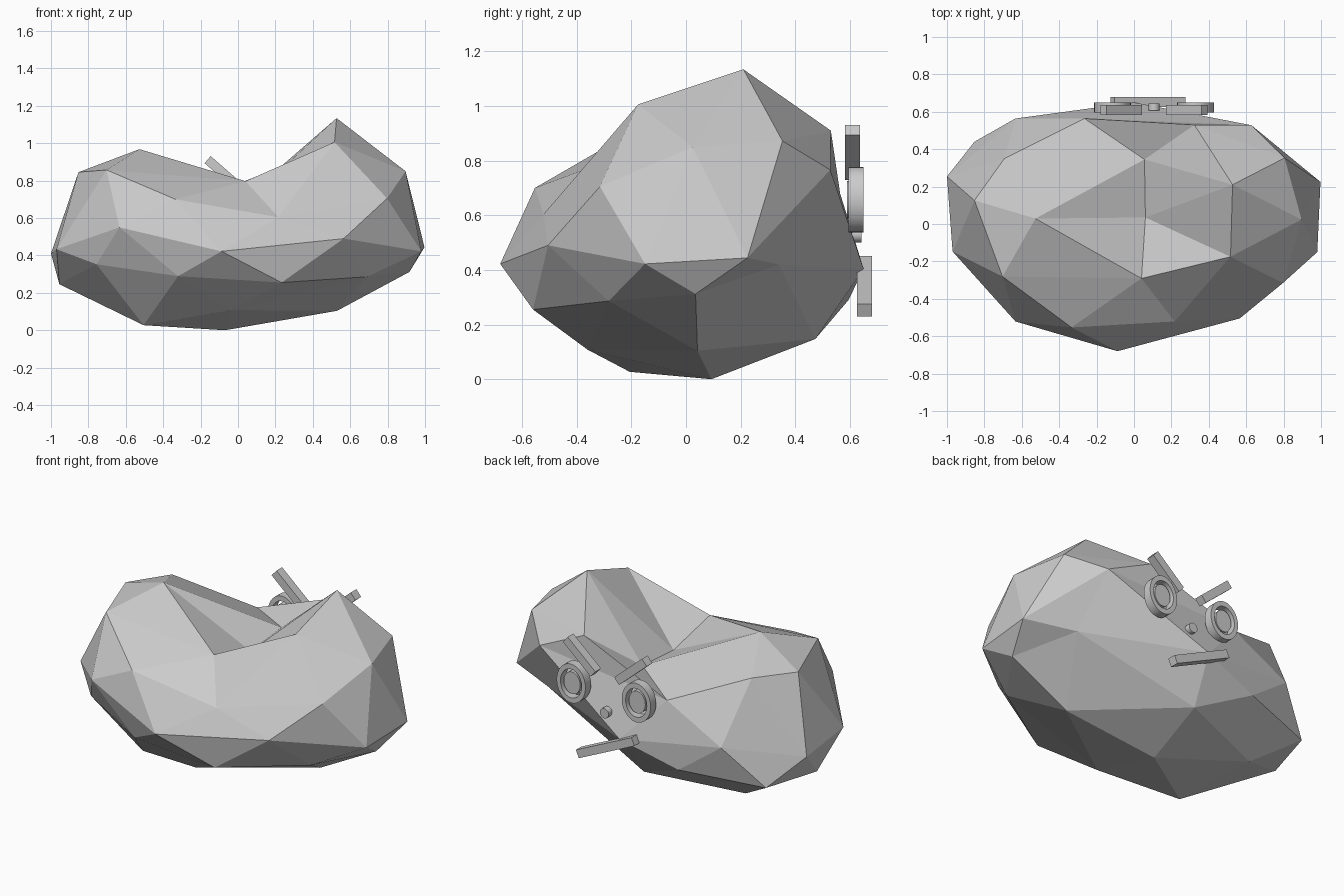
import bpy, bmesh
from math import radians
from mathutils import Vector, Matrix

if "Cube" in bpy.data.objects:
    bpy.data.objects.remove(bpy.data.objects["Cube"])

# Corner points of the faceted boulder, grouped by region
corners = [
    # left end
    (-1, .254, .41), (-.97, -.147, .433), (-.955, .09, .246), (-.853, .126, .845),
    (-.703, -.281, .857), (-.527, .029, .968), (-.853, .44, .25), (-.634, .564, .485),
    (-.693, .35, .85), (-.757, -.35, .353),
    # front
    (-.634, -.521, .55), (-.334, -.553, .7), (-.088, -.68, .422), (.217, -.521, .604),
    (.565, -.505, .49), (.233, -.56, .255), (-.32, -.55, .289),
    # saddle and back
    (.04, -.291, .797), (.061, .035, .7), (.056, .345, .725), (-.265, .564, .68),
    (.323, .53, .91), (0, .65, .404), (-.045, .473, .147),
    # right end
    (.527, .21, 1.134), (.516, -.175, 1.006), (.896, .024, .85), (.805, .353, .872),
    (.628, .528, .766), (.997, .225, .444), (.98, -.15, .422), (.797, -.315, .705),
    (.917, .035, .312), (.69, -.283, .286), (.7, .34, .42),
    # underside
    (.53, .042, .104), (-.07, .093, 0), (-.505, -.206, .027), (-.035, -.36, .108),
    (-.604, .282, .09), (-.365, .595, .29)]


def finish(name, bm):
    bmesh.ops.recalc_face_normals(bm, faces=bm.faces)
    me = bpy.data.meshes.new(name)
    bm.to_mesh(me)
    bm.free()
    ob = bpy.data.objects.new(name, me)
    bpy.context.collection.objects.link(ob)
    return ob


def crease(bm, a, b):
    """Turn the edge between the two triangles facing a and b so that it joins a to b."""
    for e in bm.edges:
        ends = {v for f in e.link_faces for v in f.verts} - set(e.verts)
        if ends == {a, b}:
            bmesh.ops.rotate_edges(bm, edges=[e], use_ccw=False)
            return


# Boulder: join the corners on a ball, then move them out to their true places
bm = bmesh.new()
centre = Vector((0, 0, .42))
vs, place = [], {}
for c in corners:
    d = Vector(c) - centre
    v = bm.verts.new(Vector((d.x, d.y / .65, d.z / .55)).normalized())
    vs.append(v)
    place[v] = Vector(c)
bmesh.ops.convex_hull(bm, input=bm.verts[:])
for v in vs:
    v.co = place[v]
# Ridges: saddle back, front rim, front left, right shoulder, right back
for a, b in ((21, 22), (21, 20), (20, 28), (12, 14), (1, 10), (13, 25), (29, 28)):
    if not bm.edges.get((vs[a], vs[b])):
        crease(bm, vs[a], vs[b])
finish("boulder", bm)


def bar(name, loc, size, tilt):
    bm = bmesh.new()
    bmesh.ops.create_cube(bm, size=1, matrix=Matrix.Translation(loc)
                          @ Matrix.Rotation(radians(tilt), 4, 'Y') @ Matrix.Diagonal((*size, 1)))
    finish(name, bm)


def disc(name, loc, profile, n=32, squash=1):
    """Spin a closed (radius, depth) profile about the y axis."""
    bm = bmesh.new()
    vs = [bm.verts.new((r, y, 0)) for r, y in profile]
    es = [bm.edges.new((vs[i], vs[i - 1])) for i in range(len(vs))]
    bmesh.ops.spin(bm, geom=vs + es, cent=(0, 0, 0), axis=(0, 1, 0),
                   angle=radians(360), steps=n, use_duplicate=False)
    bmesh.ops.remove_doubles(bm, verts=bm.verts, dist=1e-4)
    bmesh.ops.scale(bm, verts=bm.verts, vec=(squash, 1, 1))
    bmesh.ops.translate(bm, verts=bm.verts, vec=loc)
    ob = finish(name, bm)
    bpy.ops.object.select_all(action='DESELECT')
    ob.select_set(True)
    bpy.context.view_layer.objects.active = ob
    bpy.ops.object.shade_smooth_by_angle(angle=radians(30))


def solid(r, h):
    return [(0, -h), (r, -h), (r, h), (0, h)]


# Face on the back, mirrored about x = mid
mid = .107
ring = [(.088, -.027), (.12, -.027), (.12, .027), (.088, .027)]
for side, s in (("right", 1), ("left", -1)):
    disc("eye_ring_" + side, (mid + s * .222, .622, .657), ring, squash=.82)
    disc("pupil_" + side, (mid + s * .222, .615, .657), solid(.068, .025), squash=.82)
    bar("brow_" + side, (mid + s * .175, .61, .83), (.25, .055, .05), -s * 41)
disc("nose", (mid, .625, .53), solid(.03, .018), 16)
bar("mouth", (.075, .653, .34), (.418, .054, .05), 25)
